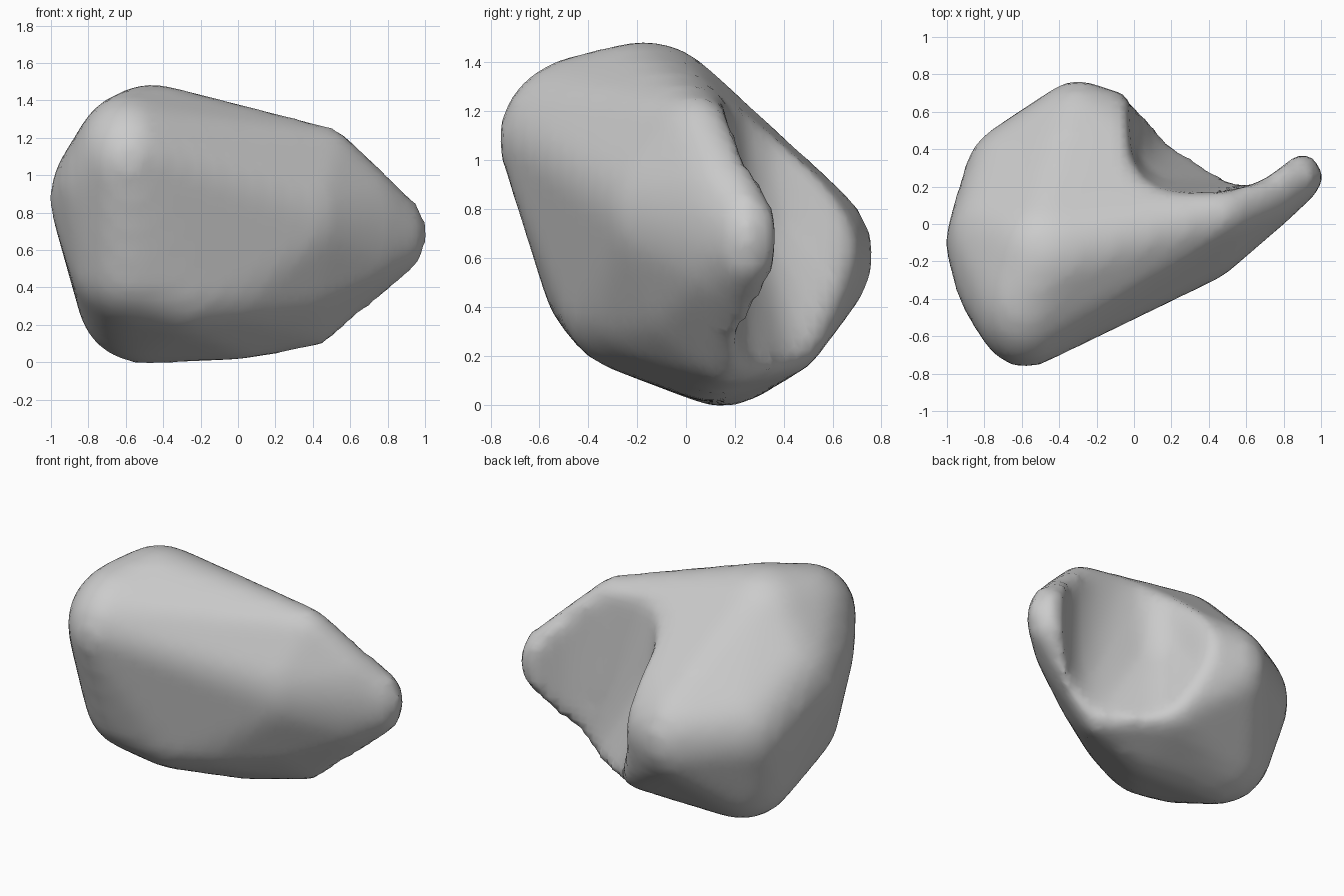
import bpy
import bmesh
from mathutils import Vector

default = bpy.data.objects.get("Cube")
if default:
    bpy.data.objects.remove(default)

# Balls given as (centre), (radii), wrapped in one rounded skin
stone_balls = [
    # main lobe
    ((-.58, -.37, 1.09), (.30, .40, .35)),   # head at the front
    ((-.60, -.10, .88), (.41, .40, .40)),    # left flank
    ((-.60, -.27, .95), (.36, .38, .36)),    # left cheek
    ((-.46, -.17, 1.12), (.36, .37, .37)),   # crown
    ((-.55, .25, .65), (.36, .32, .36)),     # left back
    ((-.30, .40, .61), (.29, .37, .35)),     # back bulge
    ((-.50, .15, .34), (.36, .33, .35)),     # underside
    ((-.54, -.17, .52), (.36, .42, .35)),    # lower front
    ((-.30, -.18, .42), (.34, .34, .30)),    # belly
    # wing
    ((-.10, -.22, .90), (.30, .30, .38)),    # root
    ((-.05, -.13, .42), (.27, .28, .27)),    # lower root
    ((.38, -.08, .78), (.20, .23, .32)),     # middle
    ((.35, .01, .44), (.17, .20, .22)),      # lower middle
    ((.47, .05, 1.12), (.14, .14, .14)),     # upper corner
    ((.72, .12, .72), (.14, .15, .33)),      # outer wing
    ((.89, .25, .68), (.12, .13, .20)),      # tip
    ((.39, .16, .23), (.14, .14, .15)),      # lower corner
    # foot
    ((.00, .10, .22), (.21, .21, .21)),
    ((.02, .38, .31), (.18, .20, .20)),
]
# Hollow between the main lobe and the wing, leaning outward as it descends
groove_balls = [
    ((.18, .38, 1.5), (.23, .23, .3)),       # inner corner
    ((.22, .46, .75), (.23, .23, .2)),
    ((.35, .60, .20), (.23, .23, .3)),
    ((.38, .42, 1.5), (.27, .27, .3)),       # wing side
    ((.55, .45, 1.5), (.25, .25, .3)),
    ((.60, .46, .20), (.25, .25, .3)),
    ((.20, .95, 1.5), (.32, .32, .3)),       # lobe side
    ((.30, 1.0, .20), (.32, .32, .3)),
    ((.90, .80, 1.5), (.30, .30, .3)),       # open side
    ((.90, .80, .20), (.30, .30, .3)),
]

ball = bmesh.new()
bmesh.ops.create_icosphere(ball, subdivisions=3, radius=1)
directions = [v.co.copy() for v in ball.verts]
ball.free()


def make_skin(name, balls):
    """Wrap a convex skin around a group of ellipsoids."""
    bm = bmesh.new()
    points = [bm.verts.new(Vector(c) + d * Vector(r))
              for c, r in balls for d in directions]
    hull = bmesh.ops.convex_hull(bm, input=points, use_existing_faces=False)
    spare = {v for v in hull["geom_interior"] + hull["geom_unused"]
             if isinstance(v, bmesh.types.BMVert)}
    bmesh.ops.delete(bm, geom=list(spare), context='VERTS')
    bmesh.ops.recalc_face_normals(bm, faces=bm.faces)
    mesh = bpy.data.meshes.new(name)
    bm.to_mesh(mesh)
    bm.free()
    obj = bpy.data.objects.new(name, mesh)
    bpy.context.collection.objects.link(obj)
    return obj


stone = make_skin("stone_body", stone_balls)
groove = make_skin("groove_cutter", groove_balls)
groove.hide_render = True

# Carve the hollow, then soften everything into one surface
carve = stone.modifiers.new("carve", 'BOOLEAN')
carve.operation = 'DIFFERENCE'
carve.solver = 'EXACT'
carve.object = groove
remesh = stone.modifiers.new("melt", 'REMESH')
remesh.mode = 'VOXEL'
remesh.voxel_size = .05
soften = stone.modifiers.new("soften", 'SMOOTH')
soften.factor = .5
soften.iterations = 4
graph = bpy.context.evaluated_depsgraph_get()
carved = bpy.data.meshes.new_from_object(stone.evaluated_get(graph))
stone.modifiers.clear()
stone.data = carved
bpy.data.objects.remove(groove)

# Plain grey surface
grey = bpy.data.materials.new("stone_grey")
grey.use_nodes = True
colour = (.6, .6, .6, 1)
grey.diffuse_color = colour
grey.node_tree.nodes["Principled BSDF"].inputs["Base Color"].default_value = colour
carved.materials.clear()
carved.materials.append(grey)
for p in carved.polygons:
    p.use_smooth = True
